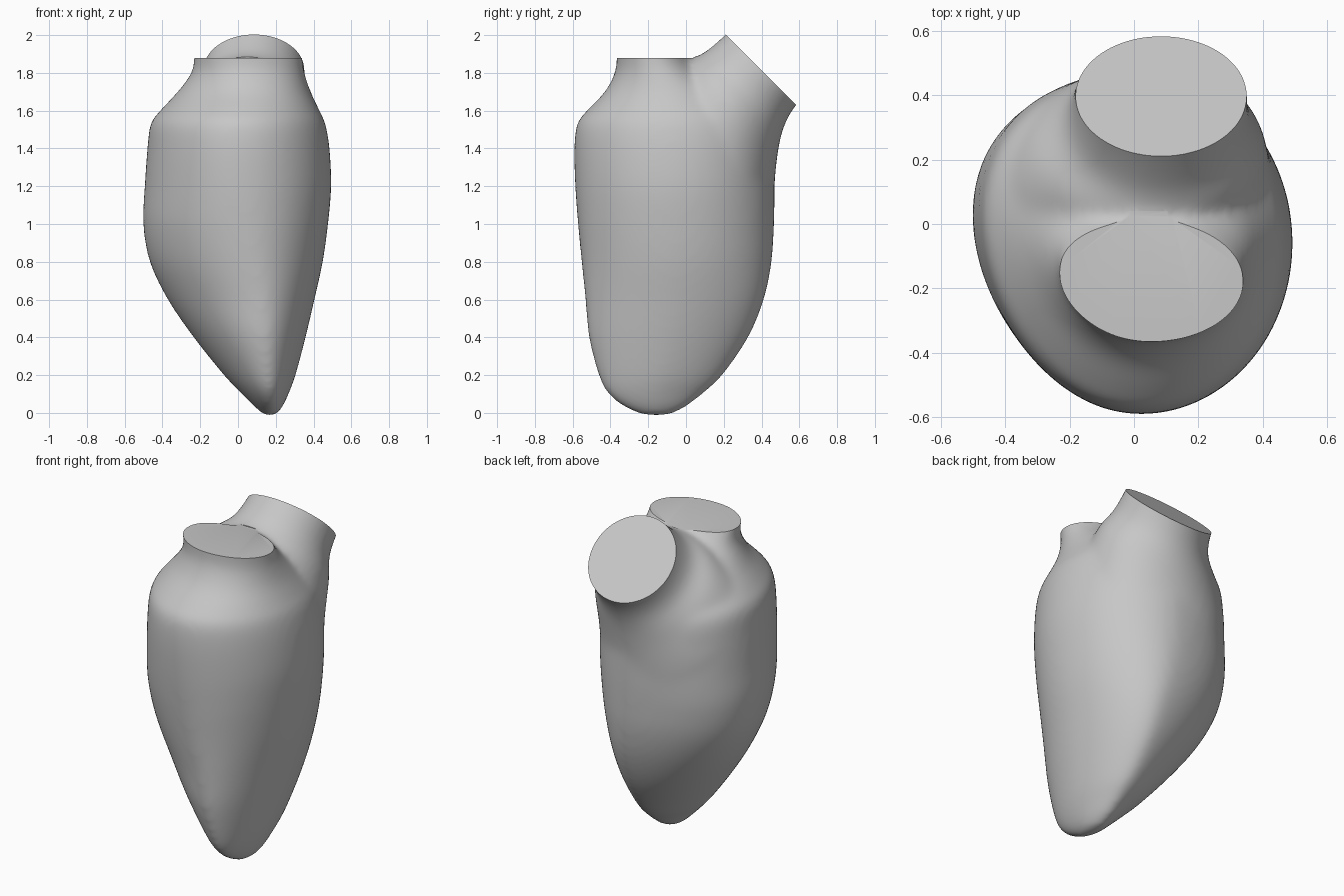
import bpy
import bmesh
from math import cos, sin, pi, copysign
from mathutils import Vector, Matrix

if "Cube" in bpy.data.objects:
    bpy.data.objects.remove(bpy.data.objects["Cube"])

SIDES = 64
CUT_Z = 1.88
RIM = Vector((0.085, 0.397, 1.817))
AXIS = Vector((0, 1, 1)).normalized()


def smooth_rows(rows, steps=4):
    """Catmull-Rom interpolation between rows of section values."""
    rows = [Vector(r) for r in rows]
    out = []
    for i in range(len(rows) - 1):
        a, b, c, d = (rows[min(max(i + k, 0), len(rows) - 1)] for k in (-1, 0, 1, 2))
        for s in range(steps):
            t = s / steps
            out.append(b + (c - a) * (t / 2) + (2 * a - 5 * b + 4 * c - d) * (t * t / 2)
                       + (3 * b - a - 3 * c + d) * (t ** 3 / 2))
    return out + [rows[-1]]


def loft(bm, rings):
    """Skin a closed tube through rings of points."""
    loops = [[bm.verts.new(p) for p in ring] for ring in rings]
    for low, high in zip(loops, loops[1:]):
        for i in range(SIDES):
            j = (i + 1) % SIDES
            bm.faces.new((low[i], low[j], high[j], high[i]))
    bm.faces.new(loops[0][::-1])
    bm.faces.new(loops[-1])


def body_ring(row):
    z, left, right, front, back, ridge = row
    power = 2 / (2 - 0.3 * max(0, 1 - z))
    mid, depth = (front + back) / 2, (back - front) / 2
    ring = []
    for i in range(SIDES):
        a = 2 * pi * i / SIDES
        c, s = (copysign(abs(f) ** power, f) for f in (cos(a), sin(a)))
        width = right - ridge if c > 0 else ridge - left
        # the -x side bulges towards the back
        bulge = 0.16 * depth * c * c if c < 0 else 0
        ring.append((ridge + width * c, mid + depth * s + bulge, z))
    return ring


def outlet_ring(row):
    low_y, low_z, top_y, top_z, x, width = row
    low, top = Vector((x, low_y, low_z)), Vector((x, top_y, top_z))
    centre, half = (low + top) / 2, (top - low) / 2
    return [centre + Vector((width * cos(a), 0, 0)) + half * sin(a)
            for a in (2 * pi * i / SIDES for i in range(SIDES))]


# Body and front neck: height, x range, y range, x of the front ridge
body_rows = [
    (-0.015, 0.14, 0.2, -0.23, -0.09, 0.175),
    (0.03, 0.09, 0.235, -0.33, 0.0, 0.175),
    (0.1, 0.02, 0.268, -0.415, 0.09, 0.17),
    (0.2, -0.075, 0.305, -0.465, 0.195, 0.16),
    (0.4, -0.235, 0.358, -0.515, 0.33, 0.14),
    (0.6, -0.372, 0.405, -0.533, 0.412, 0.12),
    (0.8, -0.467, 0.449, -0.553, 0.453, 0.08),
    (1.0, -0.502, 0.477, -0.572, 0.466, 0.05),
    (1.2, -0.494, 0.494, -0.587, 0.47, 0.03),
    (1.4, -0.48, 0.485, -0.592, 0.47, 0.02),
    (1.53, -0.463, 0.463, -0.577, 0.45, 0.02),
    (1.6, -0.412, 0.432, -0.525, 0.39, 0.03),
    (1.7, -0.32, 0.385, -0.43, 0.24, 0.05),
    (1.8, -0.248, 0.353, -0.377, 0.09, 0.05),
    (1.88, -0.235, 0.342, -0.367, 0.01, 0.05),
    (1.96, -0.235, 0.342, -0.367, -0.05, 0.05),
]
# Rear outlet: lower edge y and z, upper edge y and z, centre x, half width
outlet_rows = [
    (0.45, 0.9, -0.25, 1.45, -0.01, 0.44),
    (0.468, 1.2, -0.15, 1.7, -0.01, 0.435),
    (0.49, 1.4, 0.0, 1.855, 0.035, 0.37),
    (0.525, 1.53, 0.1, 1.91, 0.07, 0.292),
    (0.584, 1.63, 0.21, 2.004, 0.085, 0.267),
    (0.66, 1.705, 0.285, 2.08, 0.085, 0.267),
]

bm = bmesh.new()
loft(bm, [body_ring(r) for r in smooth_rows(body_rows)])
loft(bm, [outlet_ring(r) for r in smooth_rows(outlet_rows)])
bmesh.ops.recalc_face_normals(bm, faces=bm.faces)
mesh = bpy.data.meshes.new("heart_chamber")
bm.to_mesh(mesh)
bm.free()
chamber = bpy.data.objects.new("heart_chamber", mesh)
bpy.context.collection.objects.link(chamber)


def cutter(name, matrix):
    bpy.ops.mesh.primitive_cube_add(size=1)
    box = bpy.context.object
    box.name = name
    box.data.transform(matrix)
    box.hide_render = True
    return box


# Flat cuts across the front neck and the tilted outlet
front_cut = cutter("front_neck_cutter", Matrix.Translation((0, -0.46, CUT_Z + 0.5))
                   @ Matrix.Diagonal((2, 1, 1, 1)))
rear_cut = cutter("outlet_cutter", Matrix.Translation(RIM + AXIS * 0.5)
                  @ Matrix.Rotation(-pi / 4, 4, "X"))

# Fuse the parts, soften the joins, then slice the openings flat
fuse = chamber.modifiers.new("fuse", "REMESH")
fuse.mode = "VOXEL"
fuse.voxel_size = 0.016
soften = chamber.modifiers.new("soften", "SMOOTH")
soften.factor = 0.5
soften.iterations = 26
for box in (front_cut, rear_cut):
    cut = chamber.modifiers.new(box.name, "BOOLEAN")
    cut.operation = "DIFFERENCE"
    cut.solver = "EXACT"
    cut.object = box

bpy.ops.object.select_all(action="DESELECT")
chamber.select_set(True)
bpy.context.view_layer.objects.active = chamber
for name in [m.name for m in chamber.modifiers]:
    bpy.ops.object.modifier_apply(modifier=name)
for box in (front_cut, rear_cut):
    bpy.data.objects.remove(box)

# Plain grey finish
grey = bpy.data.materials.new("plain_grey")
grey.use_nodes = True
colour = (0.57, 0.57, 0.57, 1)
grey.diffuse_color = colour
grey.node_tree.nodes["Principled BSDF"].inputs["Base Color"].default_value = colour
chamber.data.materials.clear()
chamber.data.materials.append(grey)
for poly in chamber.data.polygons:
    poly.material_index = 0
bpy.ops.object.shade_smooth_by_angle(angle=pi / 5)
